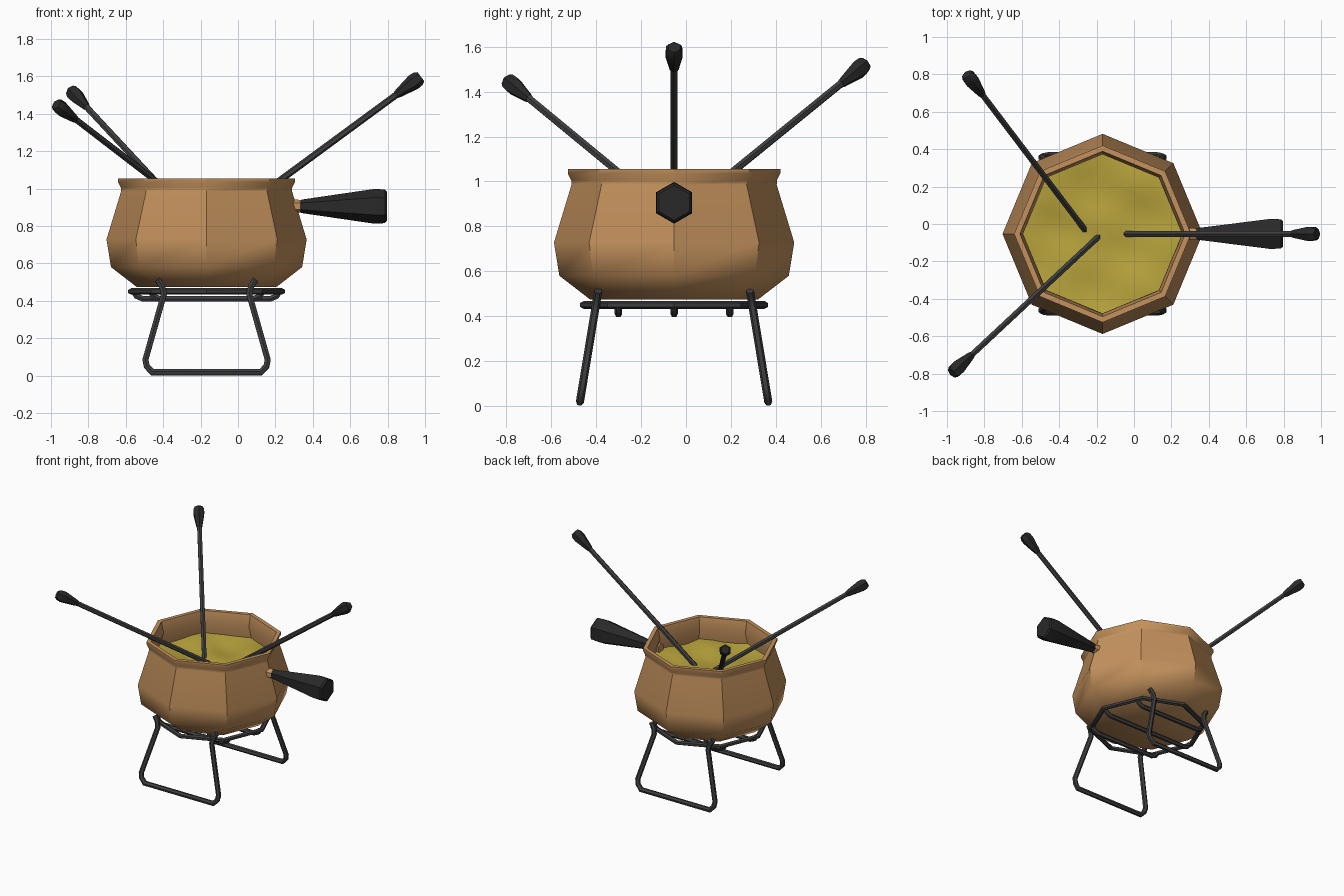
import bpy, bmesh, math
from mathutils import Vector as V

if "Cube" in bpy.data.objects:
    bpy.data.objects.remove(bpy.data.objects["Cube"])

CX, CY = -0.168, -0.053          # centre of the pot and stand


def material(name, col):
    m = bpy.data.materials.new(name)
    m.diffuse_color = (*col, 1)
    m.use_nodes = True
    m.node_tree.nodes["Principled BSDF"].inputs["Base Color"].default_value = m.diffuse_color
    return m


CLAY = material("brown clay", (0.56, 0.29, 0.11))
CHEESE = material("melted yellow", (0.48, 0.37, 0.045))
METAL = material("dark metal", (0.05, 0.05, 0.052))
BLACK = material("black grip", (0.022, 0.022, 0.023))


def loft(name, rings, mat, loop=False, angle=42):
    """Skin a list of equally long point rings; cap the ends unless looped."""
    bm = bmesh.new()
    vr = [[bm.verts.new(p) for p in r] for r in rings]
    n = len(vr[0])
    for a, b in zip(vr, vr[1:] + ([vr[0]] if loop else [])):
        for i in range(n):
            j = (i + 1) % n
            bm.faces.new((a[i], a[j], b[j], b[i]))
    if not loop:
        bm.faces.new(vr[0][::-1])
        bm.faces.new(vr[-1])
    bmesh.ops.recalc_face_normals(bm, faces=bm.faces)
    me = bpy.data.meshes.new(name)
    bm.to_mesh(me)
    bm.free()
    me.materials.append(mat)
    me.shade_smooth()
    me.set_sharp_from_angle(angle=math.radians(angle))
    ob = bpy.data.objects.new(name, me)
    bpy.context.collection.objects.link(ob)
    return ob


def turned(name, origin, axis, profile, n, mat, angle=42):
    """Turn (distance, radius) pairs around an axis."""
    t = V(axis).normalized()
    side = t.cross(V((0, 0, 1)))
    side = side.normalized() if side.length > 0.01 else V((1, 0, 0))
    up = side.cross(t).normalized()
    rings = [[V(origin) + t * d + (up * math.cos(k * math.tau / n)
              + side * math.sin(k * math.tau / n)) * r for k in range(n)]
             for d, r in profile]
    return loft(name, rings, mat, angle=angle)


def rod(name, pts, normal, r, mat, closed=False, n=6):
    """Sweep a round wire along a planar path with mitred corners."""
    pts = [V(p) for p in pts]
    N = V(normal).normalized()
    rings = []
    m = len(pts)
    for i, p in enumerate(pts):
        a = pts[i - 1] if (i > 0 or closed) else None
        b = pts[(i + 1) % m] if (i < m - 1 or closed) else None
        d1 = (p - a).normalized() if a else (b - p).normalized()
        d2 = (b - p).normalized() if b else d1
        t = (d1 + d2).normalized()
        s = N.cross(t) * (r / max(t.dot(d1), 0.4))
        rings.append([p + N * r * math.cos(k * math.tau / n)
                      + s * math.sin(k * math.tau / n) for k in range(n)])
    return loft(name, rings, mat, loop=closed)


# Pot: outside wall up to the rim, then down the inside
turned("pot", (CX, CY, 0), (0, 0, 1),
       [(0.475, 0.375), (0.58, 0.511), (0.728, 0.535), (0.985, 0.457),
        (1.005, 0.458), (1.035, 0.473), (1.055, 0.473), (1.055, 0.442),
        (0.97, 0.425), (0.85, 0.46), (0.72, 0.475), (0.58, 0.44), (0.53, 0.35)],
       8, CLAY)

# Melted filling with a gently wavy surface
rings = []
for i in range(8):
    ring = []
    for k in range(32):
        a = k * math.tau / 32
        c = (k % 4) / 4 * math.pi / 4 - math.pi / 8
        r = (0.47 - i * 0.062) * math.cos(math.pi / 8) / math.cos(c)
        x, y = r * math.cos(a), r * math.sin(a)
        z = 0.848 + 0.06 * r + 0.012 * math.sin(13 * x + 2) * math.cos(11 * y) \
            + 0.006 * math.sin(23 * y + 9 * x)
        ring.append(V((CX + x, CY + y, z)))
    rings.append(ring)
bottom = [V((CX + (p.x - CX) * 0.98, CY + (p.y - CY) * 0.98, 0.76)) for p in rings[0]]
loft("cheese", [bottom] + rings, CHEESE)

# Pot handle with its clay stub
turned("handle_stub", (0.25, CY, 0.905), (1, 0, 0),
       [(0, 0.036), (0.07, 0.036), (0.1, 0.028)], 6, CLAY)
turned("pot_handle", (0.33, CY, 0.905), (1, 0, 0),
       [(0, 0.028), (0.01, 0.036), (0.4, 0.093), (0.455, 0.09), (0.467, 0.078)],
       6, BLACK, angle=30)

# Dipping forks: tip in the filling, grip at the far end
FORKS = [((-0.06, CY, 0.835), (0.978, CY, 1.598)),
         ((-0.25, -0.048, 0.835), (-0.893, 0.80, 1.525)),
         ((-0.185, -0.063, 0.845), (-0.972, -0.797, 1.45))]
for i, (a, b) in enumerate(FORKS, 1):
    d = V(b) - V(a)
    L = d.length
    turned(f"fork_{i}_rod", a, d, [(-0.03, 0.01), (0.03, 0.018), (L - 0.12, 0.018)],
           6, METAL)
    turned(f"fork_{i}_grip", a, d,
           [(L - 0.165, 0.019), (L - 0.15, 0.024), (L - 0.05, 0.043),
            (L - 0.02, 0.041), (L, 0.03)], 6, BLACK, angle=30)

# Stand ring under the pot
rod("stand_ring", [(CX + 0.403 * math.cos(k * math.pi / 4),
                    CY + 0.403 * math.sin(k * math.pi / 4), 0.45) for k in range(8)],
    (0, 0, 1), 0.017, METAL, closed=True)

# Three cross bars hanging from the ring
for name, dy, a in (("front", -0.248, 0.3), ("middle", 0, 0.39), ("back", 0.248, 0.3)):
    half = [(a, 0.45), (a - 0.015, 0.425), (a - 0.05, 0.41)]
    path = half + [(-x, z) for x, z in half[::-1]]
    rod(f"{name}_cross_bar", [(CX + x, CY + dy, z) for x, z in path],
        (0, 1, 0), 0.017, METAL)

# Bent wire legs, front and back
half = [(0.262, 0.512), (0.238, 0.478), (0.228, 0.435), (0.327, 0.085),
        (0.32, 0.05), (0.29, 0.018)]
path = half + [(-x, z) for x, z in half[::-1]]
for name, s in (("front", -1), ("back", 1)):
    rod(f"{name}_leg", [(CX + x, CY + s * (0.338 + (0.512 - z) * 0.165), z)
                        for x, z in path], (0, s, 0.165), 0.018, METAL)
